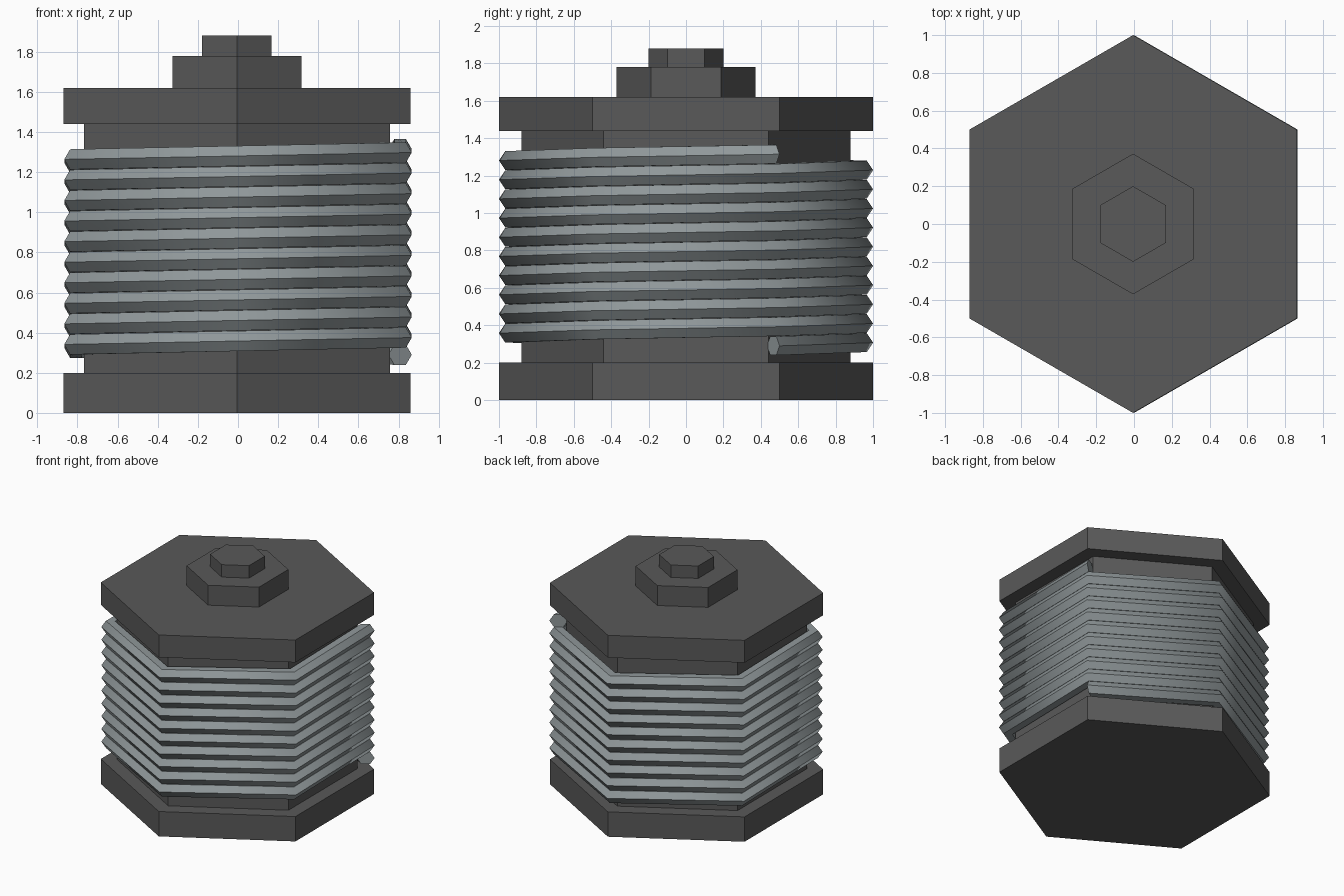
import bpy, bmesh
from math import sin, cos, radians

if "Cube" in bpy.data.objects:
    bpy.data.objects.remove(bpy.data.objects["Cube"])

OFFSET_X = -0.005
COS30 = cos(radians(30))


def material(name, rgb):
    m = bpy.data.materials.new(name)
    m.diffuse_color = (*rgb, 1)
    m.use_nodes = True
    m.node_tree.nodes["Principled BSDF"].inputs["Base Color"].default_value = m.diffuse_color
    return m


dark = material("dark_plastic", (0.10, 0.10, 0.10))
steel = material("steel_wire", (0.28, 0.315, 0.325))


def add_object(name, bm, mat):
    bmesh.ops.recalc_face_normals(bm, faces=bm.faces)
    mesh = bpy.data.meshes.new(name)
    bm.to_mesh(mesh)
    bm.free()
    mesh.materials.append(mat)
    obj = bpy.data.objects.new(name, mesh)
    bpy.context.collection.objects.link(obj)
    return obj


def corner(i, r, z, x=0.0):
    a = radians(30 + 60 * i)
    return (x + r * cos(a), r * sin(a), z)


def hex_prism(name, r, z0, z1):
    bm = bmesh.new()
    low, high = ([bm.verts.new(corner(i, r, z, OFFSET_X)) for i in range(6)]
                 for z in (z0, z1))
    bm.faces.new(low[::-1])
    bm.faces.new(high)
    for i in range(6):
        j = (i + 1) % 6
        bm.faces.new((low[i], low[j], high[j], high[i]))
    add_object(name, bm, dark)


# Hexagonal spool: flanges, core and stepped cap
hex_prism("bottom_flange", 1.0, 0.0, 0.20)
hex_prism("core", 0.88, 0.20, 1.44)
hex_prism("top_flange", 1.0, 1.44, 1.62)
hex_prism("cap_step", 0.372, 1.62, 1.78)
hex_prism("cap_tip", 0.2, 1.78, 1.88)

# Wire: hexagonal section mitred around the spool for ten turns
TURNS, PITCH, Z_START, WIRE_R = 10, 0.1025, 0.29, 0.058
bm = bmesh.new()
rings = []
for i in range(TURNS * 6 + 1):
    z = Z_START + PITCH * i / 6
    ring = []
    for k in range(6):
        a = radians(60 * k)
        r = 1.0 + WIRE_R * (cos(a) - 1) / COS30
        ring.append(bm.verts.new(corner(i, r, z + WIRE_R * sin(a))))
    rings.append(ring)
for a, b in zip(rings, rings[1:]):
    for k in range(6):
        n = (k + 1) % 6
        bm.faces.new((a[k], a[n], b[n], b[k]))
bm.faces.new(rings[0])
bm.faces.new(rings[-1])
wire = add_object("wire_coil", bm, steel)

# Smooth along the wire, crisp section edges
bpy.ops.object.select_all(action='DESELECT')
wire.select_set(True)
bpy.context.view_layer.objects.active = wire
bpy.ops.object.shade_smooth_by_angle(angle=radians(55))
